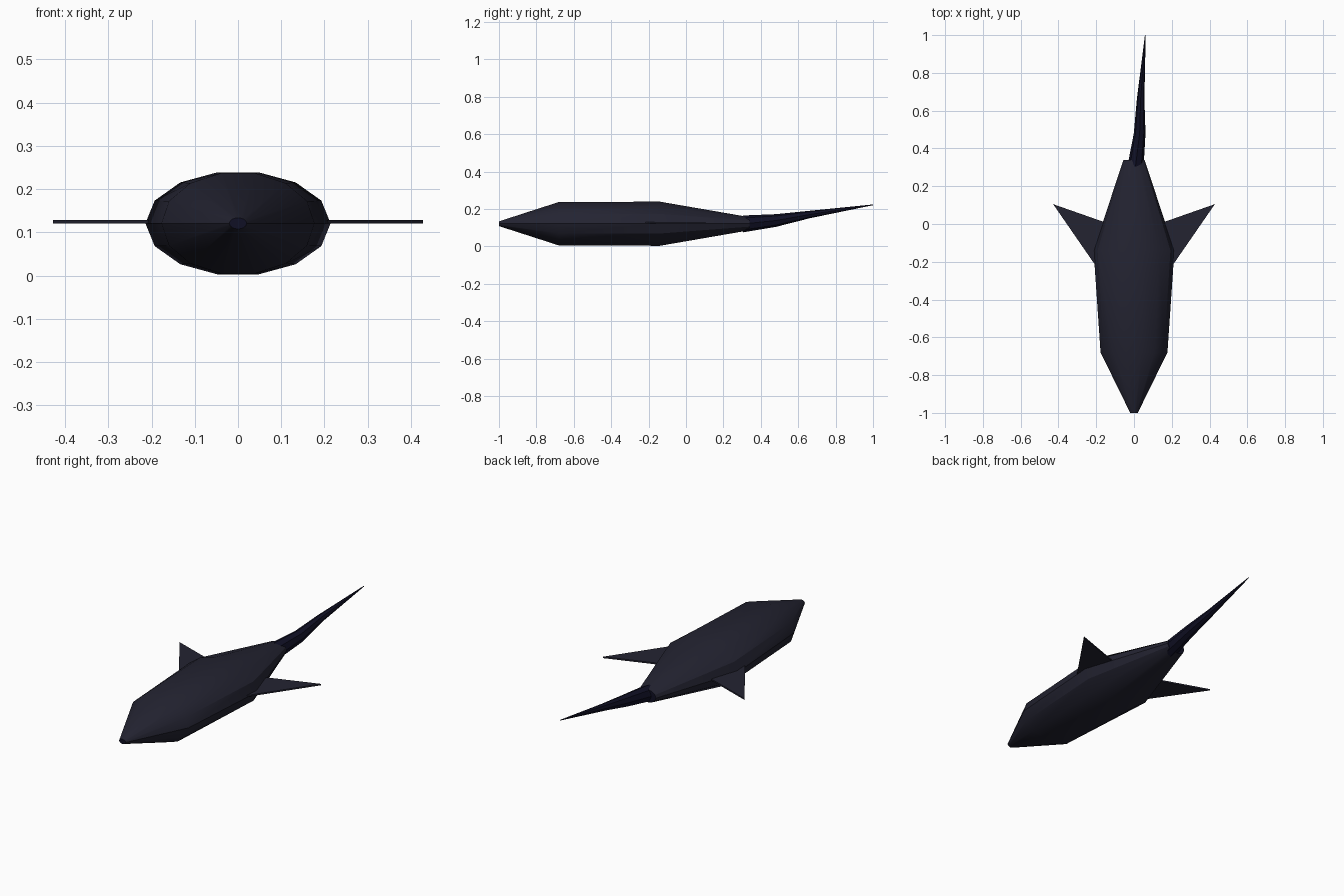
import bpy, bmesh
from math import cos, sin, pi, radians

cube = bpy.data.objects.get("Cube")
if cube:
    bpy.data.objects.remove(cube)


def material(name, colour):
    m = bpy.data.materials.new(name)
    m.use_nodes = True
    m.diffuse_color = colour
    m.node_tree.nodes["Principled BSDF"].inputs["Base Color"].default_value = colour
    return m


HIDE = material("dark slate", (0.017, 0.017, 0.031, 1))
DARK = material("midnight blue", (0.005, 0.005, 0.018, 1))


def finish(name, bm, mats, smooth_angle=None):
    bmesh.ops.recalc_face_normals(bm, faces=bm.faces)
    mesh = bpy.data.meshes.new(name)
    bm.to_mesh(mesh)
    bm.free()
    for m in mats:
        mesh.materials.append(m)
    ob = bpy.data.objects.new(name, mesh)
    bpy.context.collection.objects.link(ob)
    if smooth_angle:
        bpy.ops.object.select_all(action="DESELECT")
        ob.select_set(True)
        bpy.context.view_layer.objects.active = ob
        bpy.ops.object.shade_smooth_by_angle(angle=radians(smooth_angle))
    return ob


def loft(name, rings, sides, mats, smooth_angle, cap_material=0):
    """Join elliptical rings given as (x, y, z, half width, half height)."""
    bm = bmesh.new()
    loops = []
    for x, y, z, w, h in rings:
        angles = [2 * pi * i / sides for i in range(sides)]
        loops.append([bm.verts.new((x + w * cos(a), y, z + h * sin(a))) for a in angles])
    for a, b in zip(loops, loops[1:]):
        for i in range(sides):
            j = (i + 1) % sides
            bm.faces.new((a[i], a[j], b[j], b[i]))
    for end in (loops[0], loops[-1]):
        bm.faces.new(end).material_index = cap_material
    return finish(name, bm, mats, smooth_angle)


# Body: long faceted spindle with small dark end caps
loft("body", [
    (0, -1.0, 0.121, 0.02, 0.013),
    (0, -0.68, 0.121, 0.177, 0.119),
    (0, -0.14, 0.121, 0.214, 0.121),
    (0, 0.34, 0.121, 0.056, 0.036),
], 14, [HIDE, DARK], 30, cap_material=1)

# Tail: tapering, slightly bent spike
loft("tail", [
    (0.008, 0.305, 0.12, 0.043, 0.045),
    (0.03, 0.48, 0.138, 0.031, 0.034),
    (0.035, 0.66, 0.17, 0.02, 0.02),
    (0.06, 1.0, 0.222, 0.002, 0.002),
], 8, [DARK], 40)

# Side fins: thin swept triangles rooted inside the body
for side, name in ((1, "left_fin"), (-1, "right_fin")):
    bm = bmesh.new()
    outline = [(0.2, -0.225), (0.428, 0.105), (0.1, -0.01)]
    face = bm.faces.new([bm.verts.new((side * x, y, 0.121)) for x, y in outline])
    top = bmesh.ops.extrude_face_region(bm, geom=[face])["geom"]
    bmesh.ops.translate(bm, vec=(0, 0, 0.008),
                        verts=[v for v in top if isinstance(v, bmesh.types.BMVert)])
    finish(name, bm, [HIDE])
